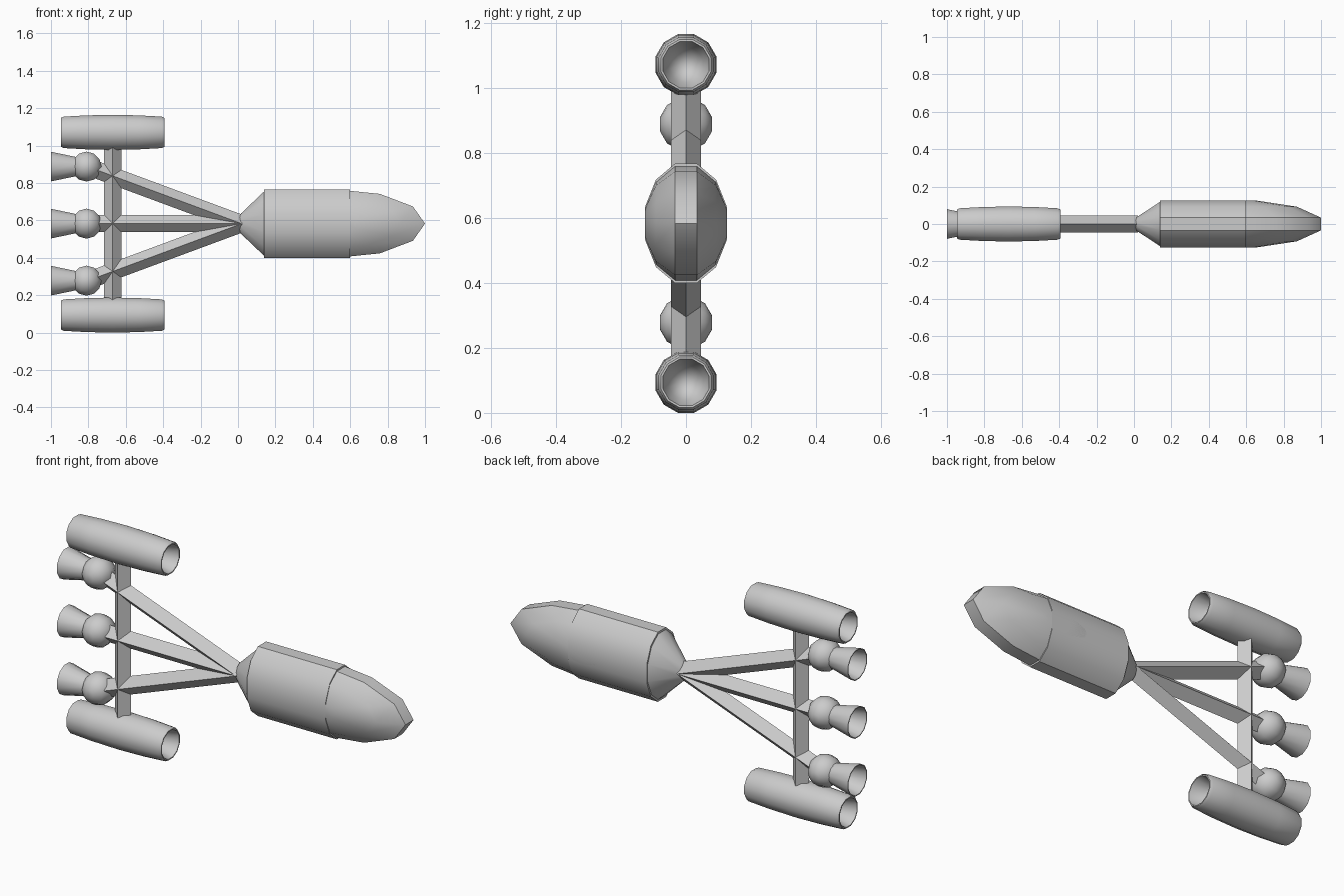
import bpy, bmesh, math
from mathutils import Matrix, Vector

if "Cube" in bpy.data.objects:
    bpy.data.objects.remove(bpy.data.objects["Cube"], do_unlink=True)

grey = bpy.data.materials.new("plain grey")
grey.use_nodes = True
grey.diffuse_color = (0.6, 0.6, 0.6, 1)
grey.node_tree.nodes["Principled BSDF"].inputs["Base Color"].default_value = (0.6, 0.6, 0.6, 1)

SIDES = 12
HALF = math.pi / SIDES
MID_Z = 0.583      # height of the long axis
MAST_X = -0.67


def finish(name, bm, angle=35):
    bmesh.ops.remove_doubles(bm, verts=bm.verts, dist=1e-5)
    bmesh.ops.recalc_face_normals(bm, faces=bm.faces)
    mesh = bpy.data.meshes.new(name)
    bm.to_mesh(mesh)
    bm.free()
    mesh.materials.append(grey)
    obj = bpy.data.objects.new(name, mesh)
    bpy.context.collection.objects.link(obj)
    bpy.ops.object.select_all(action='DESELECT')
    obj.select_set(True)
    bpy.context.view_layer.objects.active = obj
    bpy.ops.object.shade_smooth_by_angle(angle=math.radians(angle))
    return obj


def lathe(name, profile, centre, scale=(1, 1, 1), axis='x', cap=True, angle=35):
    """Revolve (position, radius) pairs about the x or y axis."""
    bm = bmesh.new()
    rings = []
    for h, r in profile:
        ring = []
        for i in range(SIDES):
            a = 2 * HALF * i + (HALF if axis == 'x' else 0)
            c, s = r * math.cos(a), r * math.sin(a)
            p = (h, c, s) if axis == 'x' else (c, h, s)
            ring.append(bm.verts.new([k * v + o for k, v, o in zip(scale, p, centre)]))
        rings.append(ring)
    for a, b in zip(rings, rings[1:]):
        for i in range(SIDES):
            j = (i + 1) % SIDES
            bm.faces.new((a[i], a[j], b[j], b[i]))
    if cap:
        bm.faces.new(rings[0])
        bm.faces.new(rings[-1])
    return finish(name, bm, angle)


def ball(name, centre, radii):
    """Banded ellipsoid with flat poles on the y axis."""
    lats = [HALF * k for k in range(-5, 6, 2)]
    return lathe(name, [(math.sin(t), math.cos(t)) for t in lats], centre, radii, axis='y')


def rod(name, start, end, radius=0.046):
    """Diamond-section bar lying in the xz plane."""
    d = Vector(end) - Vector(start)
    bm = bmesh.new()
    bmesh.ops.create_cone(bm, cap_ends=True, segments=4, radius1=radius,
                          radius2=radius, depth=d.length)
    turn = Matrix.Rotation(math.atan2(d.x, d.z), 4, 'Y')
    place = Matrix.Translation((Vector(start) + Vector(end)) / 2)
    bmesh.ops.transform(bm, matrix=place @ turn, verts=bm.verts)
    return finish(name, bm, 20)


# Main body: tapered tail, oval hull and rounded nose
oval = (1, 0.131, 0.19)
lathe("hull", [(0, 0.13), (0.015, 0.29), (0.14, 0.94), (0.14, 1), (0.6, 1)],
      (0, 0, MID_Z), oval)
ball("nose", (0.517, 0, MID_Z), (0.5, 0.131, 0.19))

# Upright mast
rod("mast", (MAST_X, 0, 0.17), (MAST_X, 0, 1.0))

# Booms, each carrying an engine ball and a hollow bell
for label, side in (("lower", -1), ("middle", 0), ("upper", 1)):
    slope = -0.38 * side
    rod(label + "_boom", (0.02, 0, MID_Z), (-0.76, 0, MID_Z - 0.76 * slope))
    z = MID_Z + 0.305 * side
    ball(label + "_engine_ball", (-0.81, 0, z), (0.083, 0.083, 0.083))
    lathe(label + "_engine_bell",
          [(-0.84, 0.0), (-0.84, 0.045), (-0.87, 0.054), (-1.0, 0.082),
           (-1.0, 0.077), (-0.88, 0.05), (-0.88, 0.0)], (0, 0, z), cap=False)

# Barrel pods with a bowl sunk in each end
half = [(0.17, 0), (0.18, 0.03), (0.21, 0.055), (0.277, 0.074),
        (0.277, 0.08), (0.262, 0.087), (0.14, 0.094), (0, 0.097)]
barrel = half + [(-h, r) for h, r in reversed(half[:-1])]
for label, z in (("lower_pod", 0.094), ("upper_pod", 1.071)):
    lathe(label, barrel, (MAST_X, 0, z), cap=False, angle=40)
